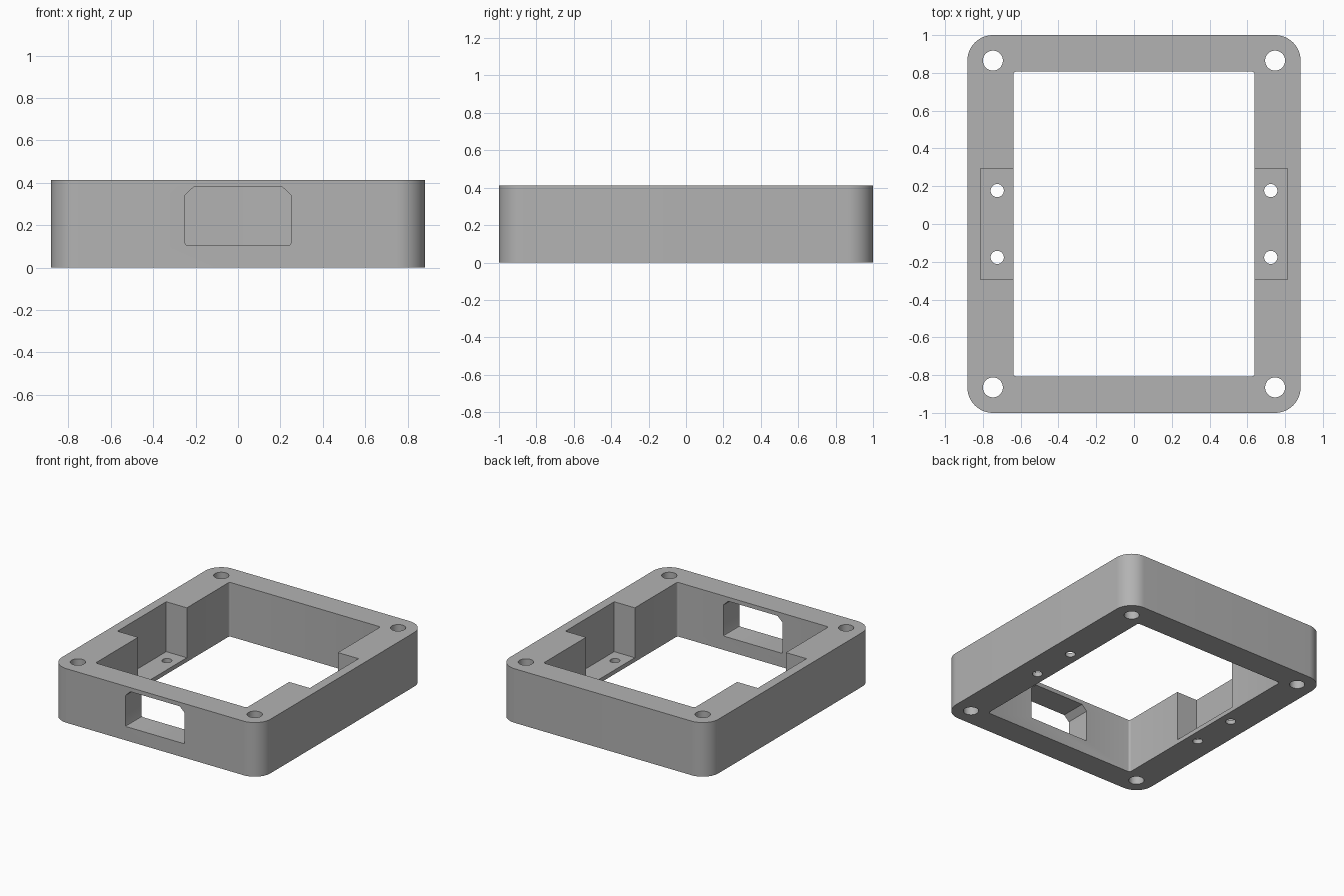
import bpy
import bmesh
from math import cos, sin, pi, radians

cube = bpy.data.objects.get("Cube")
if cube:
    bpy.data.objects.remove(cube, do_unlink=True)

HEIGHT = 0.413
EPS = 0.05

grey = bpy.data.materials.new("plain grey")
grey.use_nodes = True
grey.diffuse_color = (0.45, 0.45, 0.45, 1)
grey.node_tree.nodes["Principled BSDF"].inputs["Base Color"].default_value = grey.diffuse_color


def circle(x, y, radius, sides=32):
    return [(x + radius * cos(2 * pi * i / sides), y + radius * sin(2 * pi * i / sides))
            for i in range(sides)]


def rounded_rect(hx, hy, radius, steps):
    points = []
    for quarter, (sx, sy) in enumerate([(1, 1), (-1, 1), (-1, -1), (1, -1)]):
        for i in range(steps + 1):
            a = (quarter + i / steps) * pi / 2
            points.append((sx * (hx - radius) + radius * cos(a),
                           sy * (hy - radius) + radius * sin(a)))
    return points


def prism(name, outline, start, end, place=lambda u, v, w: (u, v, w)):
    """Extrude a flat outline from start to end along the third axis."""
    bm = bmesh.new()
    rings = [[bm.verts.new(place(u, v, w)) for u, v in outline] for w in (start, end)]
    count = len(outline)
    bm.faces.new(rings[0])
    bm.faces.new(rings[1])
    for i in range(count):
        j = (i + 1) % count
        bm.faces.new((rings[0][i], rings[0][j], rings[1][j], rings[1][i]))
    bmesh.ops.recalc_face_normals(bm, faces=bm.faces)
    mesh = bpy.data.meshes.new(name)
    bm.to_mesh(mesh)
    bm.free()
    mesh.materials.append(grey)
    obj = bpy.data.objects.new(name, mesh)
    bpy.context.collection.objects.link(obj)
    return obj


# Outer body with rounded corners
frame = prism("frame", rounded_rect(0.882, 1.0, 0.135, 16), 0, HEIGHT)

# Central opening
cutters = [prism("opening_cutter", rounded_rect(0.638, 0.807, 0.015, 4), -EPS, HEIGHT + EPS)]

for side in (-1, 1):
    # Side pocket above a thin floor
    x_in, x_out = side * 0.6, side * 0.812
    pocket = [(x_in, -0.294), (x_out, -0.294), (x_out, 0.294), (x_in, 0.294)]
    cutters.append(prism("pocket_cutter", pocket, 0.032, HEIGHT + EPS))
    for end in (-1, 1):
        # Corner bolt hole and small pocket hole
        for x, y, r in ((0.747, 0.865, 0.053), (0.724, 0.177, 0.035)):
            cutters.append(prism("hole_cutter", circle(side * x, end * y, r), -EPS, HEIGHT + EPS))

# Chamfered window through the front wall
half = [(0.24, 0.106), (0.247, 0.109), (0.25, 0.116), (0.25, 0.342), (0.208, 0.382)]
window = half + [(-x, z) for x, z in reversed(half)]
cutters.append(prism("window_cutter", window, -1.1, -0.7, lambda u, v, w: (u, w, v)))

bpy.ops.object.select_all(action='DESELECT')
frame.select_set(True)
bpy.context.view_layer.objects.active = frame
for cutter in cutters:
    cutter.hide_render = True
    mod = frame.modifiers.new("cut", 'BOOLEAN')
    mod.operation = 'DIFFERENCE'
    mod.solver = 'EXACT'
    mod.object = cutter
    bpy.ops.object.modifier_apply(modifier=mod.name)
    bpy.data.objects.remove(cutter, do_unlink=True)

bpy.ops.object.shade_smooth_by_angle(angle=radians(30))
